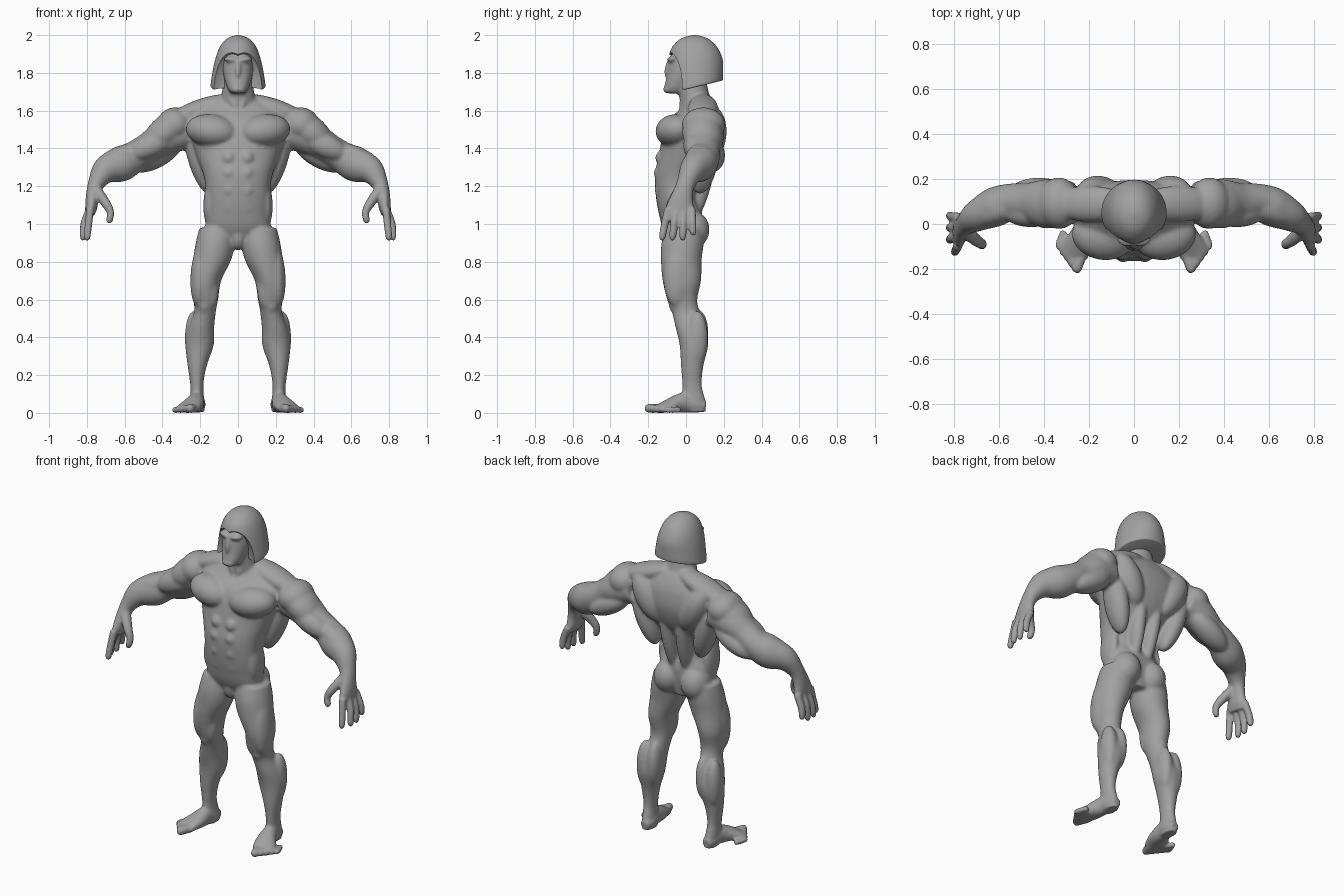
import bpy
import bmesh
import math
from mathutils import Vector, Matrix

default_cube = bpy.data.objects.get("Cube")
if default_cube:
    bpy.data.objects.remove(default_cube)

clay = bpy.data.materials.new("grey_clay")
clay.use_nodes = True
clay.diffuse_color = (0.36, 0.36, 0.36, 1)
clay.node_tree.nodes["Principled BSDF"].inputs["Base Color"].default_value = clay.diffuse_color

UP = Vector((0, 0, 1))
BACK = Vector((0, 1, 0))


def sides(points):
    """Both mirror signs for a side part, one for a centred part."""
    return (1, -1) if any(abs(p[0]) > 0 for p in points) else (1,)


def smooth_sections(sections, steps=5):
    """Catmull-Rom interpolation of (x, y, z, depth, width) sections."""
    s = [Vector(v) for v in sections]
    s = [s[0]] + s + [s[-1]]
    result = []
    for a, b, c, d in zip(s, s[1:], s[2:], s[3:]):
        for k in range(steps):
            t = k / steps
            result.append(b + (c - a) * (t / 2) + (a * 2 - b * 5 + c * 4 - d) * (t * t / 2)
                          + (b * 3 - a - c * 3 + d) * (t ** 3 / 2))
    return result + [s[-1]]


def tube(bm, sections, axis=None, ref=BACK, power=1.0, count=32):
    """Loft of elliptical sections, square to the path or to a fixed axis."""
    path = smooth_sections(sections)
    centres = [Vector(p[:3]) for p in path]
    for sign in sides(sections):
        rings = []
        for i, p in enumerate(path):
            t = axis or (centres[min(i + 1, len(path) - 1)] - centres[max(i - 1, 0)]).normalized()
            u = (ref - t * ref.dot(t)).normalized()
            v = t.cross(u)
            ring = []
            for k in range(count):
                angle = math.tau * k / count
                cu, cv = (math.copysign(abs(f) ** power, f) for f in (math.cos(angle), math.sin(angle)))
                co = centres[i] + u * cu * max(p[3], 0.002) + v * cv * max(p[4], 0.002)
                ring.append(bm.verts.new((co.x * sign, co.y, co.z)))
            rings.append(ring)
        for low, high in zip(rings, rings[1:]):
            for k in range(count):
                n = (k + 1) % count
                bm.faces.new((low[k], low[n], high[n], high[k]))
        bm.faces.new(rings[0])
        bm.faces.new(rings[-1])


def muscle(bm, start, end, width, depth):
    """Spindle from start to end; depth is measured front to back."""
    for sign in sides((start, end)):
        p, q = (Vector((v[0] * sign, v[1], v[2])) for v in (start, end))
        along = (q - p) / 2
        t = along.normalized()
        u = (BACK - t * BACK.dot(t)).normalized()
        matrix = Matrix((along, u * depth, t.cross(u) * width)).transposed().to_4x4()
        matrix.translation = (p + q) / 2
        bmesh.ops.create_icosphere(bm, subdivisions=4, radius=1, matrix=matrix)


def make_object(name, bm):
    bmesh.ops.recalc_face_normals(bm, faces=bm.faces[:])
    mesh = bpy.data.meshes.new(name)
    bm.to_mesh(mesh)
    bm.free()
    obj = bpy.data.objects.new(name, mesh)
    bpy.context.scene.collection.objects.link(obj)
    return obj


def bake(obj):
    """Turn the modified shape into plain mesh."""
    graph = bpy.context.evaluated_depsgraph_get()
    mesh = bpy.data.meshes.new_from_object(obj.evaluated_get(graph))
    obj.modifiers.clear()
    obj.data = mesh
    mesh.materials.clear()
    mesh.materials.append(clay)
    mesh.shade_smooth()


body = bmesh.new()

# Torso and neck
tube(body, [(0, 0, .88, .065, .08), (0, -.02, .97, .1, .165), (0, -.03, 1.06, .115, .172),
            (0, -.05, 1.15, .11, .168), (0, -.03, 1.26, .135, .183), (0, .01, 1.36, .155, .22),
            (0, .035, 1.46, .16, .25), (0, .05, 1.55, .14, .26), (0, .07, 1.61, .1, .2),
            (0, .07, 1.66, .07, .12)], axis=UP, power=.9)
tube(body, [(0, .07, 1.58, .09, .11), (0, .04, 1.7, .08, .085), (0, .03, 1.78, .075, .08)], axis=UP)
muscle(body, (.06, .03, 1.74), (.015, -.035, 1.61), .02, .02)

# Chest, belly and flanks
muscle(body, (.003, -.08, 1.475), (.275, -.03, 1.51), .088, .105)
for z, y in ((1.09, -.105), (1.18, -.122), (1.27, -.126), (1.35, -.118)):
    muscle(body, (.004, y, z), (.09, y + .01, z), .045, .05)
muscle(body, (.145, -.04, 1.24), (.16, -.03, 1.0), .03, .07)
muscle(body, (0, -.07, 1.0), (0, -.05, .86), .045, .05)

# Back, shoulders and buttocks
muscle(body, (.15, .07, 1.16), (.26, .11, 1.53), .06, .08)
muscle(body, (.04, .04, 1.02), (.06, .14, 1.45), .04, .05)
muscle(body, (.08, .12, 1.34), (.23, .14, 1.62), .08, .085)
muscle(body, (.02, .09, 1.67), (.37, .09, 1.55), .052, .08)
muscle(body, (.24, .095, 1.53), (.43, .09, 1.52), .092, .115)
muscle(body, (.27, .09, 1.58), (.49, .08, 1.4), .085, .105)
muscle(body, (.083, .035, 1.07), (.1, .03, .87), .085, .092)

# Arms down to the palms
tube(body, [(.27, .1, 1.49, .09, .09), (.38, .1, 1.46, .1, .095), (.47, .095, 1.405, .088, .082),
            (.55, .1, 1.355, .08, .083), (.62, .075, 1.318, .088, .094), (.7, .035, 1.285, .07, .074),
            (.75, 0, 1.215, .05, .045), (.77, -.02, 1.15, .056, .035), (.777, -.03, 1.09, .074, .032),
            (.785, -.035, 1.05, .072, .025)])
muscle(body, (.3, .14, 1.43), (.56, .13, 1.29), .062, .072)
muscle(body, (.34, .045, 1.47), (.58, .05, 1.36), .065, .062)
muscle(body, (.48, .1, 1.41), (.74, .02, 1.3), .06, .06)

# Fingers and thumbs
for i in range(4):
    y, lean = -.095 + .042 * i, -.03 + .012 * i
    x = .79 if i == 0 else .812
    tip = .94 if i == 3 else .915
    tube(body, [(.783, y, 1.08, .021, .021), (x, y + lean / 2, 1.01, .02, .02),
                (x + .008, y + lean, tip + .02, .018, .018), (x + .002, y + lean, tip, .01, .01)], count=16)
tube(body, [(.75, -.03, 1.18, .034, .03), (.7, -.075, 1.11, .027, .025), (.674, -.09, 1.06, .021, .02),
            (.681, -.095, 1.02, .018, .018), (.685, -.096, 1.005, .01, .01)], count=16)

# Legs
tube(body, [(.11, -.01, .98, .1, .095), (.12, -.018, .9, .112, .104), (.137, -.025, .81, .108, .101),
            (.168, -.022, .7, .102, .079), (.17, -.02, .6, .08, .065), (.176, 0, .53, .074, .058),
            (.194, .025, .45, .08, .068), (.203, .042, .36, .076, .075), (.216, .033, .25, .06, .051),
            (.218, .032, .15, .052, .035), (.215, .042, .07, .06, .036), (.212, .05, .005, .055, .035)],
     axis=UP)
muscle(body, (.19, -.04, .9), (.212, -.05, .56), .05, .075)
muscle(body, (.135, -.06, .76), (.14, -.055, .55), .036, .042)
muscle(body, (.178, -.06, .615), (.178, -.05, .525), .035, .036)
muscle(body, (.235, .06, .54), (.235, .06, .25), .046, .056)
muscle(body, (.163, .06, .55), (.172, .06, .28), .042, .06)

# Feet and toes
tube(body, [(.212, .105, .035, .026, .026), (.212, .06, .042, .042, .04), (.22, 0, .055, .055, .043),
            (.235, -.06, .045, .045, .056), (.262, -.12, .028, .028, .065), (.275, -.155, .02, .02, .052)],
     ref=UP)
for i in range(5):
    x, y, r = .256 + .02 * i, -.205 + .026 * i, .024 - .002 * i
    tube(body, [(x - .025, y + .07, r, r, r), (x - .005, y + .02, r, r, r), (x, y, r, r * .9, r * .9),
                (x + .004, y - .012, r, r / 2, r / 2)], ref=UP, count=16)

# Head and face
tube(body, [(0, -.055, 1.692, .05, .038), (0, -.045, 1.72, .07, .056), (0, -.01, 1.78, .093, .075),
            (0, .02, 1.85, .112, .083), (0, .045, 1.92, .11, .08), (0, .05, 1.97, .07, .055)],
     axis=UP, power=.9)
muscle(body, (0, -.085, 1.875), (0, -.105, 1.775), .016, .018)
muscle(body, (.0, -.088, 1.868), (.075, -.065, 1.875), .016, .022)
muscle(body, (-.04, -.095, 1.712), (.04, -.095, 1.712), .022, .026)
muscle(body, (-.035, -.09, 1.755), (.035, -.09, 1.755), .012, .018)

# Fuse the parts, then soften; hands, feet and face keep more detail
figure = make_object("body", body)
remesh = figure.modifiers.new("fuse", "REMESH")
remesh.mode = "VOXEL"
remesh.voxel_size = 0.008
bake(figure)
group = figure.vertex_groups.new(name="softness")
for v in figure.data.vertices:
    fine = abs(v.co.x) > .66 and v.co.z < 1.17 or v.co.z < .06
    group.add([v.index], .2 if fine else .5 if v.co.z > 1.7 else 1, "REPLACE")
soften = figure.modifiers.new("soften", "SMOOTH")
soften.factor = 0.5
soften.iterations = 12
soften.vertex_group = group.name
bake(figure)

# Bobbed hair with a sloping hem
hair_bm = bmesh.new()
tube(hair_bm, [(0, .05, 1.712, .14, .138), (0, .05, 1.725, .146, .145), (0, .05, 1.8, .147, .135),
               (0, .05, 1.87, .144, .121), (0, .046, 1.93, .123, .1), (0, .045, 1.97, .088, .072),
               (0, .045, 1.99, .052, .042), (0, .045, 2.0, .008, .008)], axis=UP, count=64)
for v in hair_bm.verts:
    if v.co.z < 1.85:
        v.co.z += .25 * max(v.co.y, 0) * (1.85 - v.co.z) / .14
hair = make_object("hair", hair_bm)

# Face opening: two arches meeting at a peak over the brow
cutters = []
for side in (1, -1):
    arch = bmesh.new()
    matrix = Matrix.Translation((.05 * side, -.12, 1.72)) @ Matrix.Diagonal((.13, .122, .2, 1))
    bmesh.ops.create_icosphere(arch, subdivisions=5, radius=1, matrix=matrix)
    cutter = make_object("face_opening_cutter", arch)
    cutter.hide_render = True
    cutters.append(cutter)
    cut = hair.modifiers.new("face_opening", "BOOLEAN")
    cut.operation = "DIFFERENCE"
    cut.object = cutter
bake(hair)
hair.data.set_sharp_from_angle(angle=math.radians(40))
for cutter in cutters:
    bpy.data.objects.remove(cutter)
